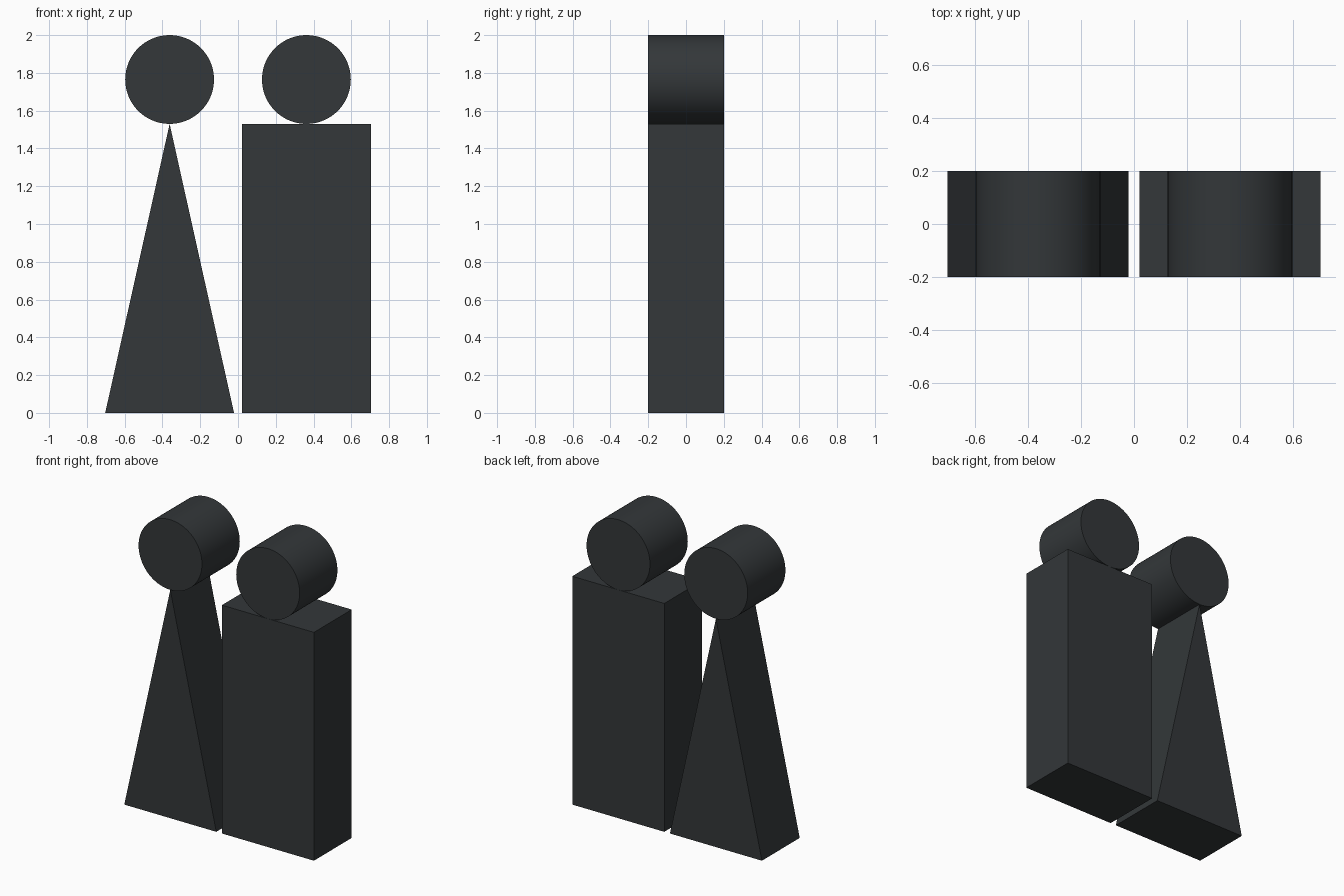
import bpy, bmesh, math

if "Cube" in bpy.data.objects:
    bpy.data.objects.remove(bpy.data.objects["Cube"])

DEPTH = 0.4
BODY_TOP = 1.53
HEAD_R = 0.235
CENTRE_X = 0.362
HALF_W = 0.341

dark = bpy.data.materials.new("dark_grey")
dark.diffuse_color = (0.033, 0.038, 0.041, 1)
dark.use_nodes = True
dark.node_tree.nodes["Principled BSDF"].inputs["Base Color"].default_value = dark.diffuse_color


def extrude_profile(name, points):
    """Flat x-z profile extruded evenly either side of y = 0."""
    bm = bmesh.new()
    face = bm.faces.new([bm.verts.new((x, -DEPTH / 2, z)) for x, z in points])
    ext = bmesh.ops.extrude_face_region(bm, geom=[face])
    verts = [g for g in ext["geom"] if isinstance(g, bmesh.types.BMVert)]
    bmesh.ops.translate(bm, verts=verts, vec=(0, DEPTH, 0))
    bmesh.ops.recalc_face_normals(bm, faces=bm.faces)
    mesh = bpy.data.meshes.new(name)
    bm.to_mesh(mesh)
    bm.free()
    mesh.materials.append(dark)
    obj = bpy.data.objects.new(name, mesh)
    bpy.context.collection.objects.link(obj)
    return obj


def head(name, x):
    """Round disc head lying along y, resting on the body."""
    bpy.ops.mesh.primitive_cylinder_add(
        vertices=96, radius=HEAD_R, depth=DEPTH,
        location=(x, 0, BODY_TOP + HEAD_R), rotation=(math.pi / 2, 0, 0))
    obj = bpy.context.object
    obj.name = name
    obj.data.materials.append(dark)
    bpy.ops.object.shade_smooth_by_angle(angle=math.radians(30))


# Triangular figure on the left
extrude_profile("triangle_body", [
    (-CENTRE_X - HALF_W, 0), (-CENTRE_X + HALF_W, 0), (-CENTRE_X, BODY_TOP)])
head("triangle_figure_head", -CENTRE_X)

# Rectangular figure on the right
extrude_profile("block_body", [
    (CENTRE_X - HALF_W, 0), (CENTRE_X + HALF_W, 0),
    (CENTRE_X + HALF_W, BODY_TOP), (CENTRE_X - HALF_W, BODY_TOP)])
head("block_figure_head", CENTRE_X)
